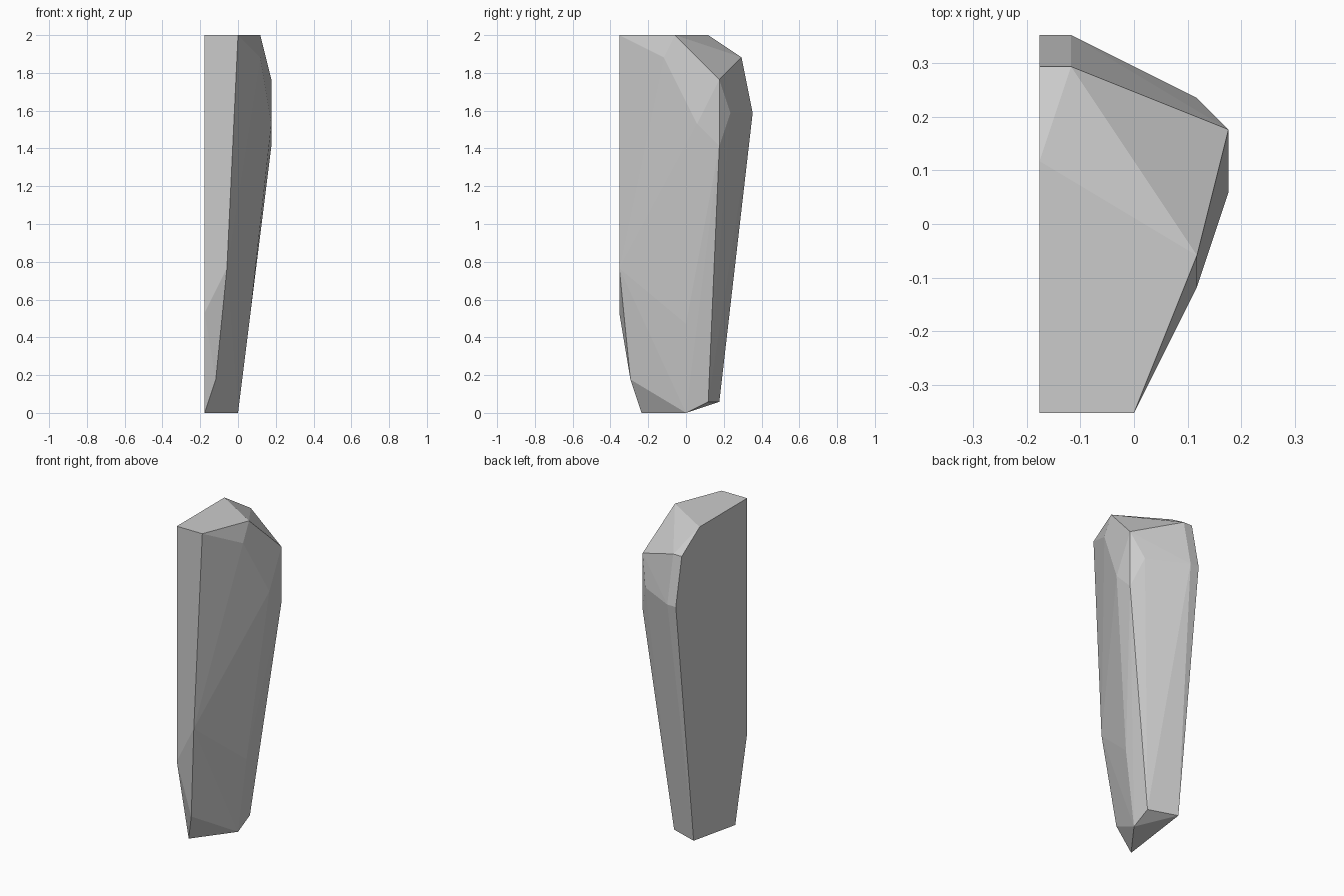
import bpy, bmesh

if "Cube" in bpy.data.objects:
    bpy.data.objects.remove(bpy.data.objects["Cube"])

U = 1 / 17  # the model sits on a grid of 1/17 unit

# Corner points of the faceted stone shard, in grid steps
top = [(-3, -6, 34), (0, -6, 34), (2, -1, 34), (-3, 2, 34)]
shoulder = [(-3, 5, 32), (-2, 5, 32), (2, -2, 32), (3, 3, 30),
            (-3, 6, 27), (-2, 6, 27), (2, 4, 27), (3, 1, 26), (3, 3, 24)]
foot = [(-1, -6, 13), (-3, -6, 9), (1, 0, 8), (-2, -5, 3),
        (-3, 3, 1), (0, 2, 1), (-3, -4, 0), (0, 0, 0)]

# Convex hull gives the flat facets
bm = bmesh.new()
for p in top + shoulder + foot:
    bm.verts.new([c * U for c in p])
bmesh.ops.convex_hull(bm, input=bm.verts[:])
bmesh.ops.dissolve_limit(bm, angle_limit=0.002, verts=bm.verts[:], edges=bm.edges[:])
bmesh.ops.recalc_face_normals(bm, faces=bm.faces[:])

mesh = bpy.data.meshes.new("stone_shard")
bm.to_mesh(mesh)
bm.free()
bpy.context.collection.objects.link(bpy.data.objects.new("stone_shard", mesh))
